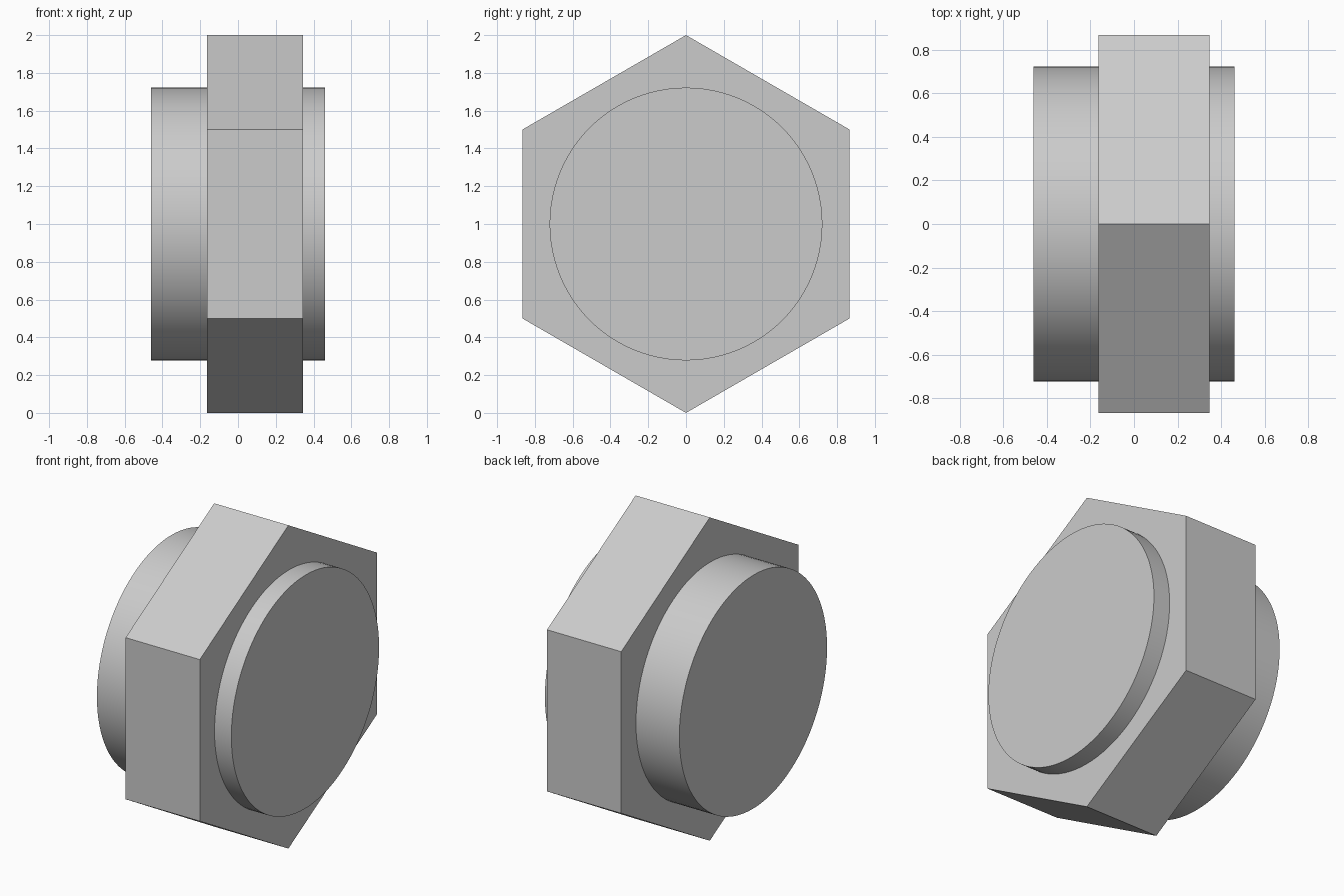
import bpy
import bmesh
from math import cos, sin, pi, radians

cube = bpy.data.objects.get("Cube")
if cube:
    bpy.data.objects.remove(cube, do_unlink=True)

GREY = (0.6, 0.6, 0.6, 1.0)
metal = bpy.data.materials.new("plain_grey")
metal.use_nodes = True
metal.diffuse_color = GREY
metal.node_tree.nodes["Principled BSDF"].inputs["Base Color"].default_value = GREY


def prism(name, sides, radius, x_start, x_end, smooth=False):
    """Regular prism lying along x, with one corner straight up."""
    bm = bmesh.new()
    angles = [2 * pi * i / sides for i in range(sides)]
    ring = [bm.verts.new((x_start, radius * sin(a), 1 + radius * cos(a))) for a in angles]
    base = bm.faces.new(ring)
    result = bmesh.ops.extrude_face_region(bm, geom=[base], use_keep_orig=True)
    moved = [v for v in result["geom"] if isinstance(v, bmesh.types.BMVert)]
    bmesh.ops.translate(bm, verts=moved, vec=(x_end - x_start, 0, 0))
    bmesh.ops.recalc_face_normals(bm, faces=bm.faces)
    mesh = bpy.data.meshes.new(name)
    bm.to_mesh(mesh)
    bm.free()
    mesh.materials.append(metal)
    obj = bpy.data.objects.new(name, mesh)
    bpy.context.collection.objects.link(obj)
    if smooth:
        bpy.ops.object.select_all(action='DESELECT')
        obj.select_set(True)
        bpy.context.view_layer.objects.active = obj
        bpy.ops.object.shade_smooth_by_angle(angle=radians(30))
    return obj


# Hexagonal flange
prism("hex_flange", 6, 1.0, -0.163, 0.345)

# Round plug running through the flange
prism("round_plug", 96, 0.722, -0.46, 0.46, smooth=True)
